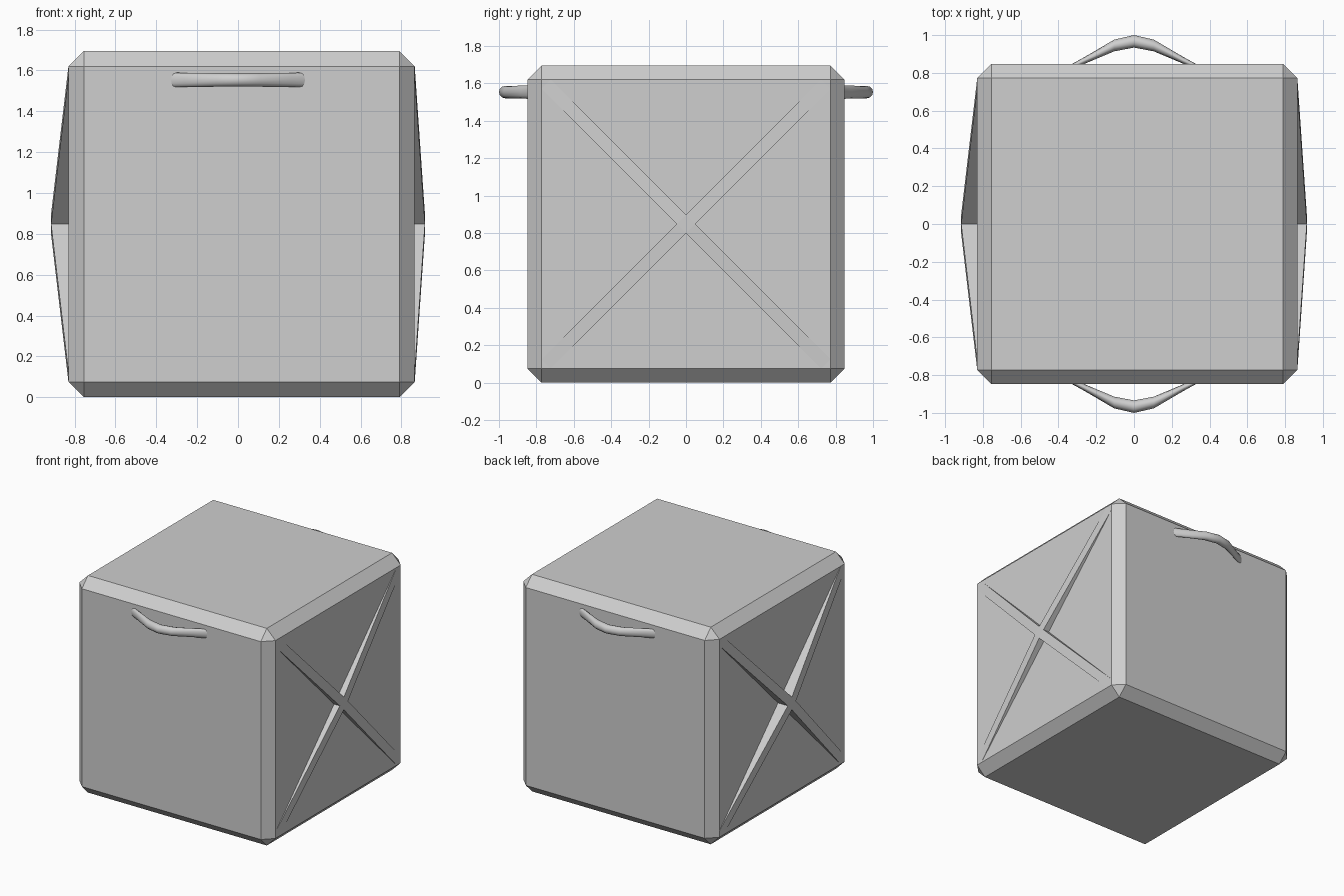
import bpy, bmesh, math

cube = bpy.data.objects.get("Cube")
if cube:
    bpy.data.objects.remove(cube, do_unlink=True)

SIZE, BEVEL, OFFSET = 1.695, 0.075, 0.0175
MID = SIZE / 2

grey = bpy.data.materials.new("light_grey")
grey.use_nodes = True
grey.diffuse_color = (0.62, 0.62, 0.62, 1)
grey.node_tree.nodes["Principled BSDF"].inputs["Base Color"].default_value = grey.diffuse_color


def add_object(name, bm, smooth=False):
    bmesh.ops.recalc_face_normals(bm, faces=bm.faces)
    mesh = bpy.data.meshes.new(name)
    for face in bm.faces:
        face.smooth = smooth and len(face.verts) == 4
    bm.to_mesh(mesh)
    bm.free()
    mesh.materials.append(grey)
    obj = bpy.data.objects.new(name, mesh)
    bpy.context.collection.objects.link(obj)
    return obj


# Chamfered box
bm = bmesh.new()
bmesh.ops.create_cube(bm, size=SIZE)
bmesh.ops.bevel(bm, geom=bm.edges[:], offset=BEVEL, segments=1, affect='EDGES')
bmesh.ops.translate(bm, verts=bm.verts, vec=(OFFSET, 0, MID))
add_object("box_body", bm)


# Crossed braces: sloped arms rising from the panel corners to a raised centre
def cross_brace(name, surface_x, peak_x):
    half = 0.05
    corner = MID - BEVEL
    bm = bmesh.new()

    def vert(x, y, z):
        return bm.verts.new((x, y, MID + z))

    peak = [vert(peak_x, *p) for p in ((half, 0), (0, half), (-half, 0), (0, -half))]
    root = [vert(surface_x, v.co.y, v.co.z - MID) for v in peak]
    bm.faces.new(peak)
    for i, (sy, sz) in enumerate(((1, 1), (-1, 1), (-1, -1), (1, -1))):
        j = (i + 1) % 4
        tip = [vert(surface_x, sy * corner, sz * (corner - half)),
               vert(surface_x, sy * (corner - half), sz * corner)]
        if i % 2:
            tip.reverse()
        bm.faces.new((peak[i], tip[0], tip[1], peak[j]))
        bm.faces.new((peak[i], root[i], tip[0]))
        bm.faces.new((peak[j], tip[1], root[j]))
        bm.faces.new((root[i], root[j], tip[1], tip[0]))
    add_object(name, bm)


cross_brace("left_cross_brace", OFFSET + MID, 0.915)
cross_brace("right_cross_brace", OFFSET - MID, -0.915)


# Bowed grab handles: elliptical rings along x, flatter towards the ends
def handle(name, side):
    half_path = [(0.0, 0.967, 0.033, 0.033), (0.105, 0.945, 0.031, 0.033),
                 (0.26, 0.867, 0.018, 0.035), (0.34, 0.828, 0.013, 0.036)]
    path = [(-x, y, ry, rz) for x, y, ry, rz in reversed(half_path[1:])] + half_path
    sides = 12
    bm = bmesh.new()
    rings = []
    for x, y, ry, rz in path:
        rings.append([bm.verts.new((x, side * (y + ry * math.cos(a)), 1.553 + rz * math.sin(a)))
                      for a in (math.tau * k / sides for k in range(sides))])
    for a, b in zip(rings, rings[1:]):
        for k in range(sides):
            n = (k + 1) % sides
            bm.faces.new((a[k], a[n], b[n], b[k]))
    bm.faces.new(rings[0])
    bm.faces.new(rings[-1])
    add_object(name, bm, smooth=True)


handle("front_handle", -1)
handle("back_handle", 1)
